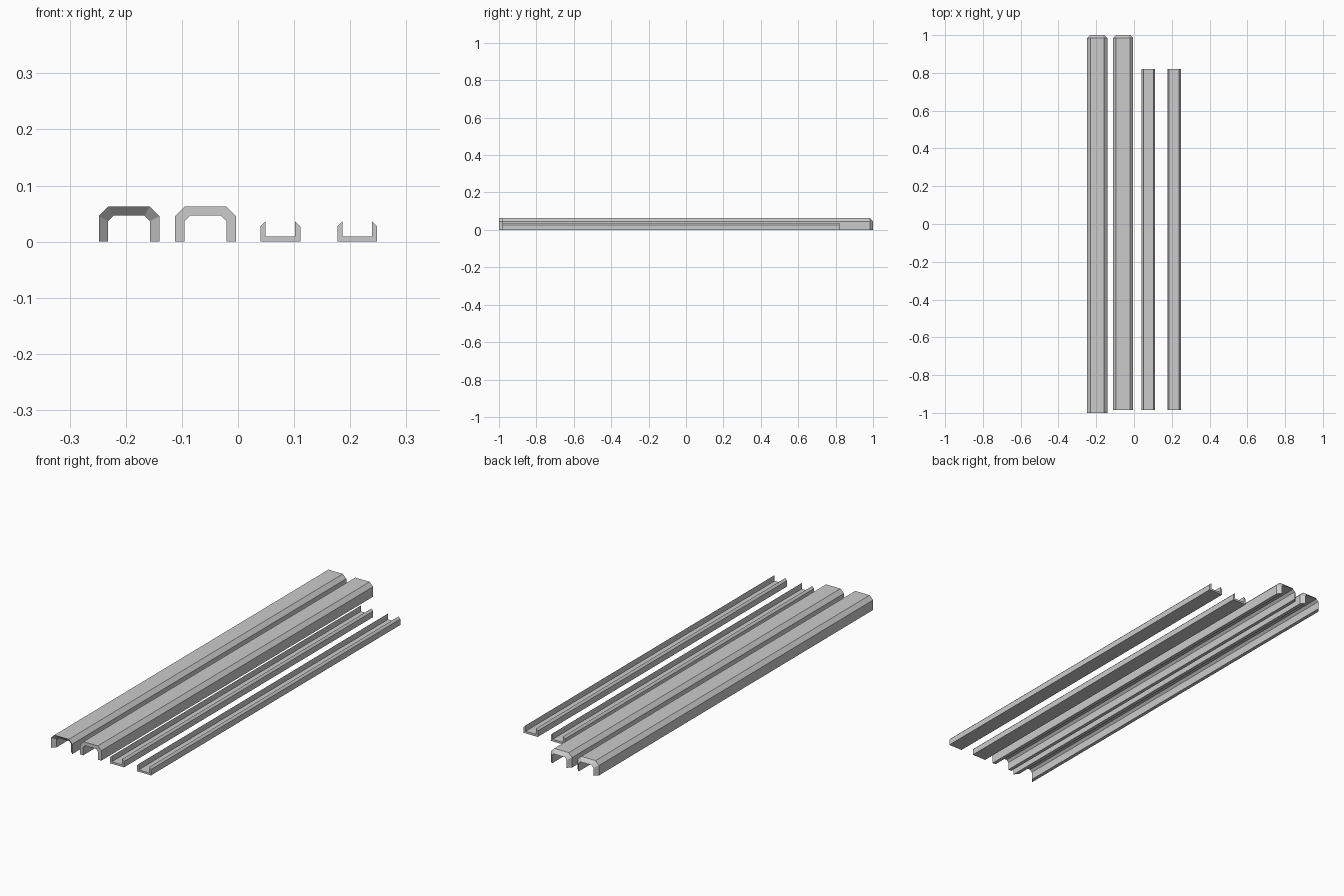
import bpy
import bmesh

cube = bpy.data.objects.get("Cube")
if cube:
    bpy.data.objects.remove(cube, do_unlink=True)

# Single plain grey
grey = bpy.data.materials.new("light grey")
grey.use_nodes = True
colour = (0.6, 0.6, 0.6, 1)
grey.diffuse_color = colour
grey.node_tree.nodes["Principled BSDF"].inputs["Base Color"].default_value = colour


def channel(name, cx, outer, inner, front, back):
    """Sweep a U section along y. outer and inner list the right half, from
    foot to centre; front and back give the (outer, inner) end positions."""
    def full(half):
        return half + [(-x, z) for x, z in reversed(half)]

    outer, inner = full(outer), full(inner)
    bm = bmesh.new()

    def row(points, y):
        return [bm.verts.new((cx + x, y, z)) for x, z in points]

    rings = [row(outer, front[0]), row(outer, back[0]),
             row(inner, back[1]), row(inner, front[1])]
    n = len(outer)
    for k in range(4):
        a, b = rings[k], rings[(k + 1) % 4]
        for i in range(n - 1):
            bm.faces.new((a[i], a[i + 1], b[i + 1], b[i]))
    # Strips closing the two free edges of the section
    for i in (0, n - 1):
        bm.faces.new([r[i] for r in rings])
    bmesh.ops.recalc_face_normals(bm, faces=bm.faces)
    mesh = bpy.data.meshes.new(name)
    bm.to_mesh(mesh)
    bm.free()
    mesh.materials.append(grey)
    obj = bpy.data.objects.new(name, mesh)
    bpy.context.collection.objects.link(obj)


# Wide covers: chamfered upside-down channels with mitred ends
W, H, T, C, CI = 0.054, 0.063, 0.0165, 0.0175, 0.01
cover_out = [(W, 0), (W, H - C), (W - C, H)]
cover_in = [(W - T, 0), (W - T, H - T - CI), (W - T - CI, H - T)]
channel("mitred_cover", -0.194, cover_out, cover_in, (-1, -1 + T), (1 - T, 1))
channel("square_cover", -0.058, cover_out, cover_in, (-1 + T,) * 2, (1 - T, 1))

# Narrow trays: upright channels with bevelled lips
w, t = 0.0355, 0.009
tray_out = [(w, 0.027), (w, 0)]
tray_in = [(w - t, 0.036), (w - t, t)]
for name, cx in (("inner_tray", 0.0755), ("outer_tray", 0.2125)):
    channel(name, cx, tray_out, tray_in, (-1 + T,) * 2, (0.82,) * 2)
